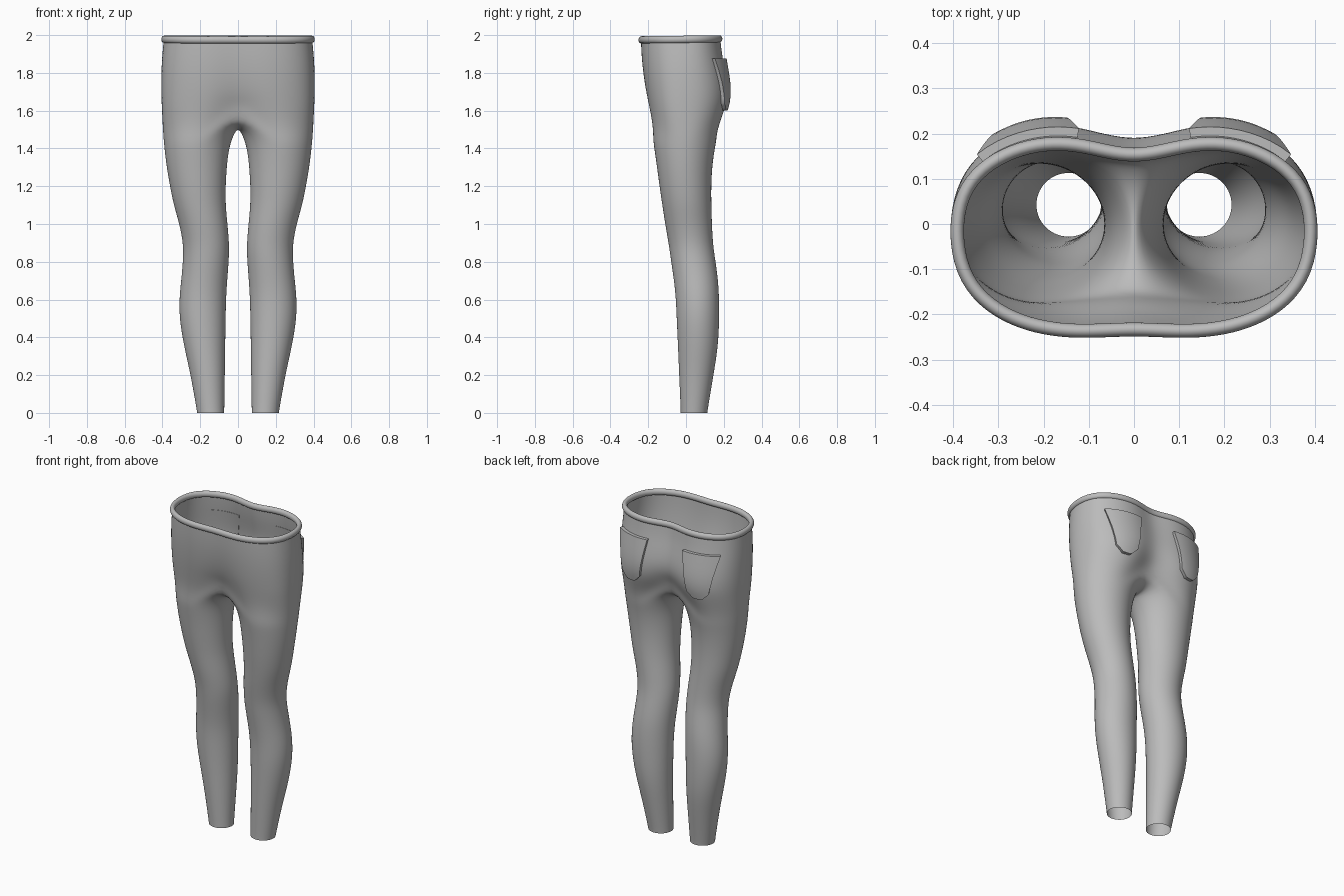
import bpy, bmesh, math
from mathutils import Vector
from mathutils.bvhtree import BVHTree

if "Cube" in bpy.data.objects:
    bpy.data.objects.remove(bpy.data.objects["Cube"])

cloth = bpy.data.materials.new("grey cloth")
cloth.diffuse_color = (0.5, 0.5, 0.5, 1)
cloth.use_nodes = True
cloth.node_tree.nodes["Principled BSDF"].inputs["Base Color"].default_value = cloth.diffuse_color


def make_object(name, bm):
    bmesh.ops.recalc_face_normals(bm, faces=bm.faces[:])
    me = bpy.data.meshes.new(name)
    bm.to_mesh(me)
    bm.free()
    ob = bpy.data.objects.new(name, me)
    bpy.context.collection.objects.link(ob)
    me.materials.append(cloth)
    for p in me.polygons:
        p.use_smooth = True
    return ob


# Leg rings: z, x inner, x outer, y front, y back
LEG = [(0, .073, .216, -.028, .113), (.02, .073, .219, -.028, .115),
       (.2, .070, .25, -.036, .145), (.35, .068, .285, -.042, .17),
       (.5, .066, .311, -.049, .176), (.62, .063, .31, -.054, .175),
       (.72, .056, .298, -.066, .168), (.82, .048, .290, -.081, .153),
       (.9, .047, .290, -.092, .142), (1.0, .056, .31, -.11, .137),
       (1.1, .066, .34, -.125, .134), (1.2, .066, .36, -.14, .133),
       (1.3, .06, .377, -.153, .138), (1.39, .05, .388, -.166, .15),
       (1.46, .03, .395, -.176, .165)]
# Hip rings: z, half width, y front, y back, front dip, back dip
HIP = [(1.60, .407, -.195, .214, .05, .09), (1.67, .410, -.206, .224, .03, .06),
       (1.74, .411, -.216, .221, .02, .045), (1.82, .410, -.225, .208, .015, .042),
       (1.90, .405, -.231, .194, .013, .044), (1.98, .397, -.234, .186, .013, .044)]
FX = [0, .15, .32, .5, .68, .85, .965, 1]
N, OUT = 24, 15


def leg_ring(z, x0, x1, y0, y1):
    pts = []
    for i in range(N):
        a = math.radians((i - 7) * 15)
        pts.append(((x0 + x1) / 2 + math.cos(a) * (x1 - x0) / 2 * 1.011,
                    (y0 + y1) / 2 + math.sin(a) * (y1 - y0) / 2 * 1.011, z))
    return pts


def hip_ring(z, w, yf, yb, df, db):
    yc, pts = -.015, []
    for i in range(OUT):
        f = FX[min(i, 14 - i)]
        x, k = f * w, (1 - f ** 2.8) ** .4 / .94
        dip = math.exp(-(x / .12) ** 2)
        if i < 7:
            y = yc + (yf - yc) * k + df * dip
        else:
            y = yc + (yb - yc) * k - db * dip
        pts.append((x, y, z))
    return pts


# Trousers: one leg and half the hips, mirrored
bm = bmesh.new()
rings = [[bm.verts.new(p) for p in leg_ring(*r)] for r in LEG]
hips = [[bm.verts.new(p) for p in hip_ring(*r)] for r in HIP]
yf0, yb0 = hips[0][0].co.y, hips[0][14].co.y
crotch = []
for i in range(OUT, N):
    u = (i - 14) / 10
    crotch.append(bm.verts.new((0, yb0 + (yf0 - yb0) * u,
                                1.515 + .085 * abs(2 * u - 1) ** 2.5)))
rings.append(hips[0] + crotch)
for a, b in zip(rings, rings[1:]):
    for i in range(N):
        j = (i + 1) % N
        bm.faces.new((a[i], a[j], b[j], b[i]))
for a, b in zip(hips, hips[1:]):
    for i in range(OUT - 1):
        bm.faces.new((a[i], a[i + 1], b[i + 1], b[i]))
trousers = make_object("trousers", bm)
m = trousers.modifiers.new("mirror", 'MIRROR')
m.use_clip = True
m.merge_threshold = .002
s = trousers.modifiers.new("smooth", 'SUBSURF')
s.levels = s.render_levels = 2

# Waistband: rolled tube along the top ring
half = hip_ring(1.98, .396, -.232, .182, .013, .044)
loop = half + [(-x, y, z) for x, y, z in half[-2:0:-1]]
bm = bmesh.new()
tube = []
for k, p in enumerate(loop):
    t = (Vector(loop[(k + 1) % len(loop)]) - Vector(loop[k - 1])).normalized()
    n = Vector((t.y, -t.x, 0))
    c = Vector((p[0], p[1], 1.98 + .012 * (p[1] - .18)))
    tube.append([bm.verts.new(c + n * .017 * math.cos(a) + Vector((0, 0, .021 * math.sin(a))))
                 for a in [math.tau * q / 8 for q in range(8)]])
for k in range(len(tube)):
    a, b = tube[k - 1], tube[k]
    for q in range(8):
        bm.faces.new((a[q], a[(q + 1) % 8], b[(q + 1) % 8], b[q]))
band = make_object("waistband", bm)
s = band.modifiers.new("smooth", 'SUBSURF')
s.levels = s.render_levels = 2

# Back pockets: tapered patches laid on the seat
bpy.context.view_layer.update()
tree = BVHTree.FromObject(trousers, bpy.context.evaluated_depsgraph_get())
U, V = 10, 8
for side, name in ((1, "right_back_pocket"), (-1, "left_back_pocket")):
    bm = bmesh.new()
    outer, inner = [], []
    for v in range(V + 1):
        t = v / V
        for u in range(U + 1):
            r = u / U
            xa, xb = .125 + .04 * t, .335 - .045 * t
            x = side * (xa + (xb - xa) * r)
            z = 1.875 - t * (.235 + .04 * min(1, 1.6 * (1 - abs(2 * r - 1))))
            hit, nor, _, _ = tree.ray_cast(Vector((x, 1, z)), Vector((0, -1, 0)))
            if nor.y < 0:
                nor = -nor
            nor = Vector((nor.x, nor.y, 0)).normalized()
            outer.append(bm.verts.new(hit + nor * .02))
            inner.append(bm.verts.new(hit - nor * .002))
    W = U + 1
    for g in (outer, inner):
        for v in range(V):
            for u in range(U):
                i = v * W + u
                bm.faces.new((g[i], g[i + 1], g[i + W + 1], g[i + W]))
    rim = (list(range(W)) + [v * W + U for v in range(1, V + 1)]
           + [V * W + u for u in range(U - 1, -1, -1)] + [v * W for v in range(V - 1, 0, -1)])
    for a, b in zip(rim, rim[1:] + rim[:1]):
        bm.faces.new((outer[a], outer[b], inner[b], inner[a]))
    ob = make_object(name, bm)
    bpy.context.view_layer.objects.active = ob
    bpy.ops.object.select_all(action='DESELECT')
    ob.select_set(True)
    bpy.ops.object.shade_smooth_by_angle(angle=math.radians(40))
